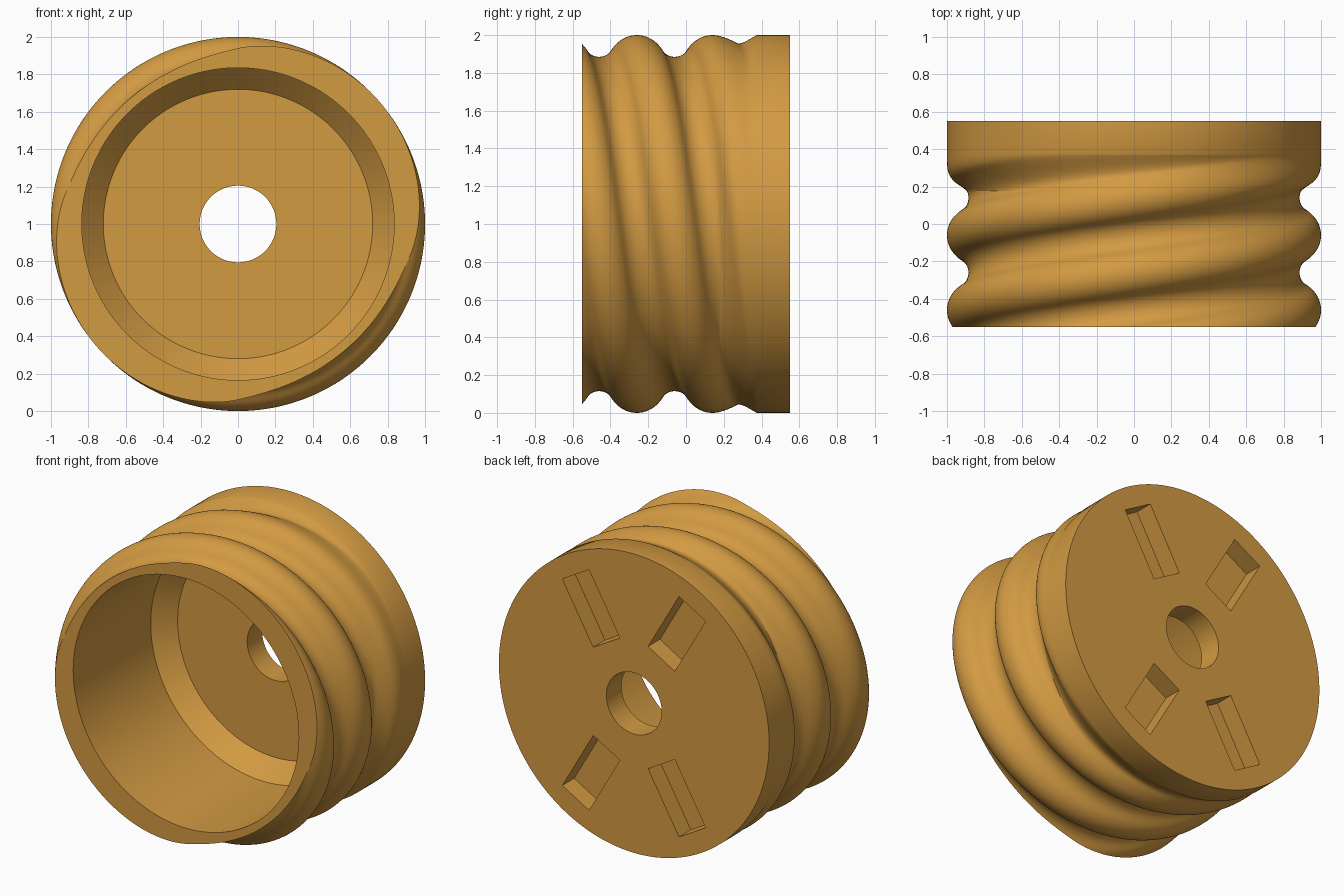
import bpy, bmesh
from math import sin, cos, pi, sqrt, radians
from mathutils import Matrix, Vector

cube = bpy.data.objects.get("Cube")
if cube:
    bpy.data.objects.remove(cube, do_unlink=True)

SEGMENTS = 240
FRONT, FLANGE, BACK = -0.55, 0.375, 0.55
STEPS = 84

mat = bpy.data.materials.new("ochre")
mat.use_nodes = True
colour = (0.65, 0.325, 0.055, 1)
mat.diffuse_color = colour
mat.node_tree.nodes["Principled BSDF"].inputs["Base Color"].default_value = colour


def thread_radius(y, t):
    """Two-start round thread that fades out at the flange."""
    pitch = 0.4
    d = (y + 0.06 - pitch * t / pi) % pitch
    d = min(d, pitch - d)
    if d < 0.085:
        depth = 0.115 - (0.1 - sqrt(0.01 - d * d))
    else:
        e = pitch / 2 - d
        depth = 0.131 - sqrt(0.131 ** 2 - e * e)
    fade = min(1, max(0, (FLANGE - y) / 0.2))
    return 1 - depth * fade


def make_object(name, bm):
    bmesh.ops.recalc_face_normals(bm, faces=bm.faces)
    mesh = bpy.data.meshes.new(name)
    bm.to_mesh(mesh)
    bm.free()
    mesh.materials.append(mat)
    ob = bpy.data.objects.new(name, mesh)
    bpy.context.collection.objects.link(ob)
    return ob


# Threaded cup: outer thread, flange, centre hole, floor, chamfer and bore
bm = bmesh.new()
section = [(FRONT + (FLANGE - FRONT) * i / STEPS, None) for i in range(STEPS + 1)]
section += [(BACK, 1), (BACK, 0.205), (0.39, 0.205), (0.39, 0.72),
            (0.27, 0.835), (FRONT, 0.835)]
rings = []
for y, radius in section:
    ring = []
    for k in range(SEGMENTS):
        t = 2 * pi * k / SEGMENTS
        r = radius or thread_radius(y, t)
        ring.append(bm.verts.new((r * sin(t), y, 1 + r * cos(t))))
    rings.append(ring)
for a, b in zip(rings, rings[1:] + rings[:1]):
    for k in range(SEGMENTS):
        n = (k + 1) % SEGMENTS
        bm.faces.new((a[k], a[n], b[n], b[k]))
cup = make_object("threaded_cup", bm)

# Four radial pockets in the back face
bm = bmesh.new()
for angle in (60, 120, 240, 300):
    turn = Matrix.Translation((0, BACK, 1)) @ Matrix.Rotation(-radians(angle), 4, "Y")
    place = turn @ Matrix.Translation((0.635, 0, 0)) @ Matrix.Diagonal((0.457, 0.25, 0.228, 1))
    bmesh.ops.create_cube(bm, size=1, matrix=place)
cutter = make_object("pocket_cutter", bm)
cutter.hide_render = True

bpy.ops.object.select_all(action="DESELECT")
bpy.context.view_layer.objects.active = cup
cup.select_set(True)
cut = cup.modifiers.new("pockets", "BOOLEAN")
cut.operation = "DIFFERENCE"
cut.solver = "EXACT"
cut.object = cutter
bpy.ops.object.modifier_apply(modifier=cut.name)
bpy.data.objects.remove(cutter, do_unlink=True)
bpy.ops.object.shade_smooth_by_angle(angle=radians(30))
